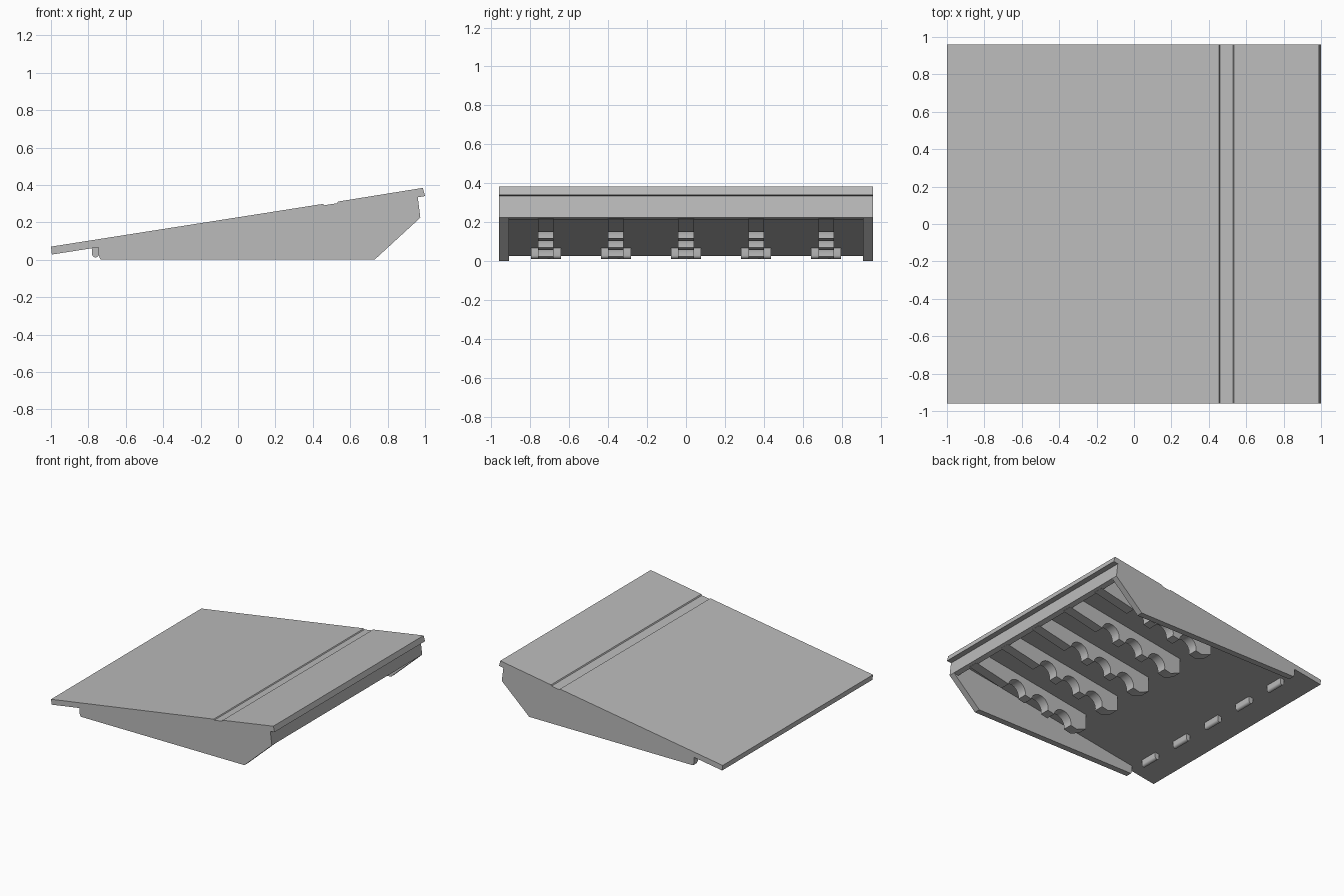
import bpy
import bmesh
import math

cube = bpy.data.objects.get("Cube")
if cube:
    bpy.data.objects.remove(cube, do_unlink=True)

grey = bpy.data.materials.new("plain_grey")
grey.use_nodes = True
colour = (0.5, 0.5, 0.5, 1)
grey.diffuse_color = colour
grey.node_tree.nodes["Principled BSDF"].inputs["Base Color"].default_value = colour

HALF_DEPTH = 0.96


def top_z(x):
    """Height of the sloping top surface."""
    return 0.227 + 0.157 * x


def under_z(x):
    """Height of the underside of the slab."""
    return top_z(x) - 0.043


def rib_z(x):
    """Height of the lower edge of a rib."""
    return 0.0145 + 0.2135 * x


def extrude_profile(name, points, y0, y1):
    """Sweep an x-z outline from y0 to y1."""
    bm = bmesh.new()
    verts = [bm.verts.new((x, y0, z)) for x, z in points]
    face = bm.faces.new(verts)
    swept = bmesh.ops.extrude_face_region(bm, geom=[face])
    moved = [v for v in swept["geom"] if isinstance(v, bmesh.types.BMVert)]
    bmesh.ops.translate(bm, verts=moved, vec=(0, y1 - y0, 0))
    bmesh.ops.recalc_face_normals(bm, faces=bm.faces)
    mesh = bpy.data.meshes.new(name)
    bm.to_mesh(mesh)
    bm.free()
    mesh.materials.append(grey)
    obj = bpy.data.objects.new(name, mesh)
    bpy.context.collection.objects.link(obj)
    return obj


def smooth_curves(obj):
    bpy.ops.object.select_all(action="DESELECT")
    obj.select_set(True)
    bpy.context.view_layer.objects.active = obj
    bpy.ops.object.shade_smooth_by_angle(angle=math.radians(35))


# Sloping slab with a shallow groove and a rear lip
slab = [
    (-1, top_z(-1)), (0.455, top_z(0.455)), (0.46, 0.291), (0.53, 0.302),
    (0.535, top_z(0.535)), (0.988, 0.384), (1, 0.34),
    (0.96, 0.334), (0.94, under_z(0.94)), (-0.995, under_z(-0.995)),
]
extrude_profile("sloping_slab", slab, -HALF_DEPTH, HALF_DEPTH)

# Rear apron under the lip
apron = [(0.96, 0.345), (0.975, 0.225), (0.935, 0.215), (0.92, 0.34)]
extrude_profile("rear_apron", apron, -HALF_DEPTH, HALF_DEPTH)

# Side walls
wall = [
    (-0.745, under_z(-0.745) + 0.01), (-0.745, 0.025), (-0.735, 0),
    (0.73, 0), (0.975, 0.225), (0.96, 0.34),
]
for side, sign in (("left", 1), ("right", -1)):
    extrude_profile(side + "_wall", wall, sign * 0.91, sign * HALF_DEPTH)

# Rib outline: straight lower edge with three round notches
rib = [(0.95, under_z(0.95) + 0.01), (0.95, rib_z(0.95))]
radius = 0.082
tilt = math.atan(0.2135)
for centre in (0.56, 0.34, 0.12):
    for i in range(13):
        a = math.pi * i / 12 + tilt
        rib.append((centre + radius * math.cos(a),
                    rib_z(centre) + radius * math.sin(a)))
rib += [(-0.02, 0.01), (-0.107, 0.045), (-0.107, under_z(-0.107) + 0.01)]

# Hook outline with a rounded lower end
hook = [(-0.745, under_z(-0.745) + 0.01)]
hook += [(-0.762 + 0.018 * math.cos(a), 0.03 - 0.018 * math.sin(a))
         for a in (math.pi * i / 8 for i in range(9))]
hook.append((-0.78, under_z(-0.78) + 0.01))

# Five ribs and five front hooks in rows
for n in range(5):
    y = (n - 2) * 0.36
    smooth_curves(extrude_profile(f"rib_{n + 1}", rib, y - 0.04, y + 0.04))
    smooth_curves(extrude_profile(f"front_hook_{n + 1}", hook, y - 0.077, y + 0.077))
